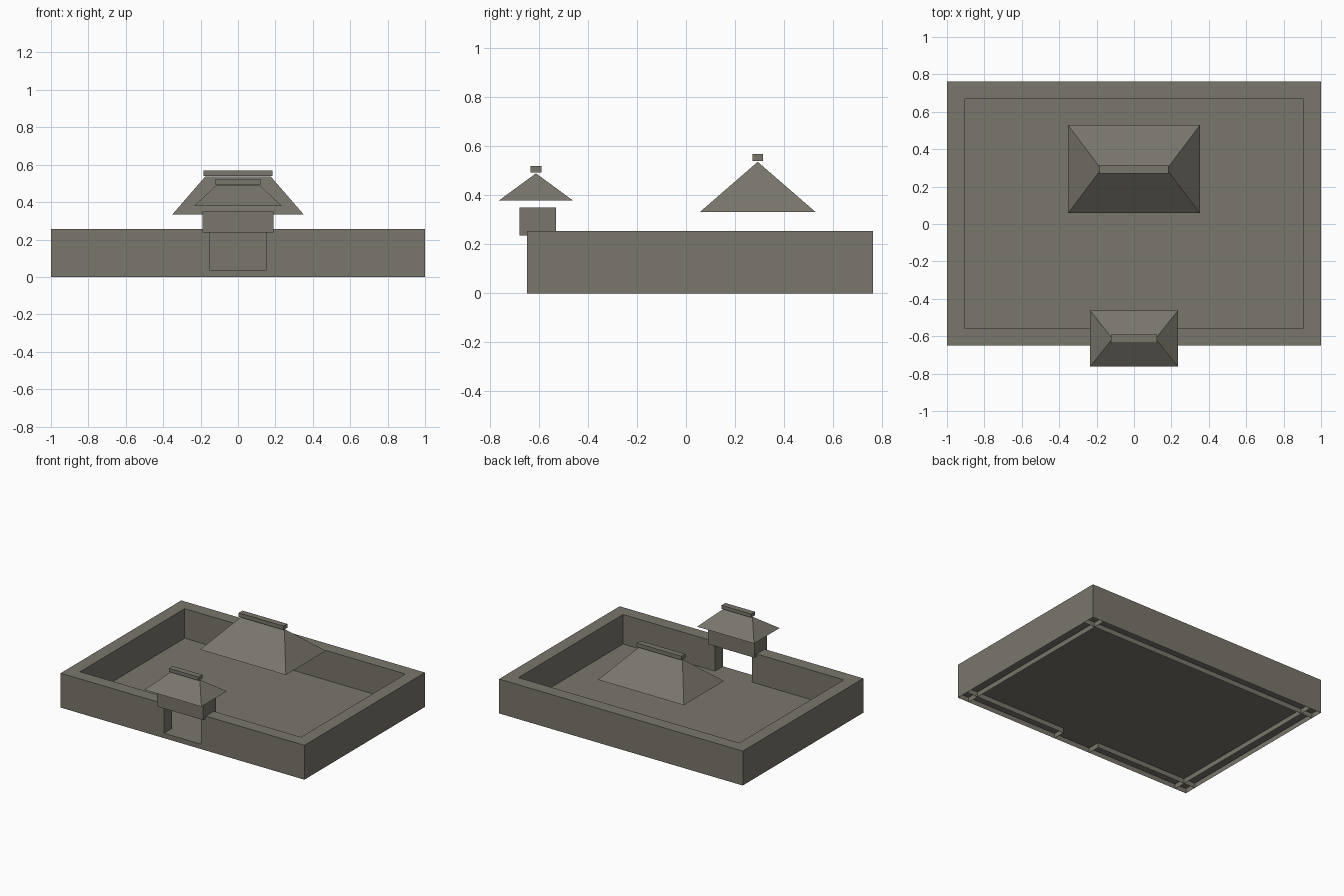
import bpy, bmesh

if "Cube" in bpy.data.objects:
    bpy.data.objects.remove(bpy.data.objects["Cube"])

stone = bpy.data.materials.new("grey olive stone")
stone.diffuse_color = (0.19, 0.182, 0.147, 1)
stone.use_nodes = True
stone.node_tree.nodes["Principled BSDF"].inputs["Base Color"].default_value = stone.diffuse_color


def make(name, verts, faces):
    mesh = bpy.data.meshes.new(name)
    mesh.from_pydata(verts, [], faces)
    bm = bmesh.new()
    bm.from_mesh(mesh)
    bmesh.ops.recalc_face_normals(bm, faces=bm.faces)
    bm.to_mesh(mesh)
    bm.free()
    mesh.materials.append(stone)
    bpy.context.collection.objects.link(bpy.data.objects.new(name, mesh))


def box(name, x, y, z, bottom=True):
    verts = [(a, b, c) for c in z for a, b in
             ((x[0], y[0]), (x[1], y[0]), (x[1], y[1]), (x[0], y[1]))]
    faces = [(i, (i + 1) % 4, (i + 1) % 4 + 4, i + 4) for i in range(4)]
    faces.append((4, 5, 6, 7))
    if bottom:
        faces.append((3, 2, 1, 0))
    make(name, verts, faces)


def hip_roof(name, hx, y, z, ridge):
    mid = (y[0] + y[1]) / 2
    verts = [(-hx, y[0], z[0]), (hx, y[0], z[0]), (hx, y[1], z[0]), (-hx, y[1], z[0]),
             (-ridge, mid, z[1]), (ridge, mid, z[1])]
    make(name, verts, [(0, 1, 5, 4), (1, 2, 5), (2, 3, 4, 5), (3, 0, 4), (3, 2, 1, 0)])


# Courtyard: floor and walls are open underneath
X, Y0, Y1, T, H = 1.0, -0.65, 0.763, 0.094, 0.255
box("courtyard_floor", (-X, X), (Y0, Y1), (0, 0.036), False)
box("back_wall", (-X, X), (Y1 - T, Y1), (0, H), False)
for side, s in (("left", -1), ("right", 1)):
    box(side + "_wall", sorted((s * X, s * (X - T))), (Y0, Y1), (0, H), False)
    box(side + "_front_wall", sorted((s * 0.152, s * X)), (Y0, Y0 + T), (0, H), False)

# Gatehouse over the front opening
box("gate_lintel", (-0.19, 0.19), (-0.68, -0.53), (0.237, 0.35))
hip_roof("gate_roof", 0.234, (-0.763, -0.463), (0.38, 0.49), 0.116)
box("gate_ridge", (-0.122, 0.122), (-0.635, -0.59), (0.494, 0.52))

# Main hall roof, floating above the courtyard
hip_roof("hall_roof", 0.352, (0.058, 0.528), (0.333, 0.537), 0.175)
box("hall_ridge", (-0.184, 0.184), (0.271, 0.315), (0.54, 0.569))
